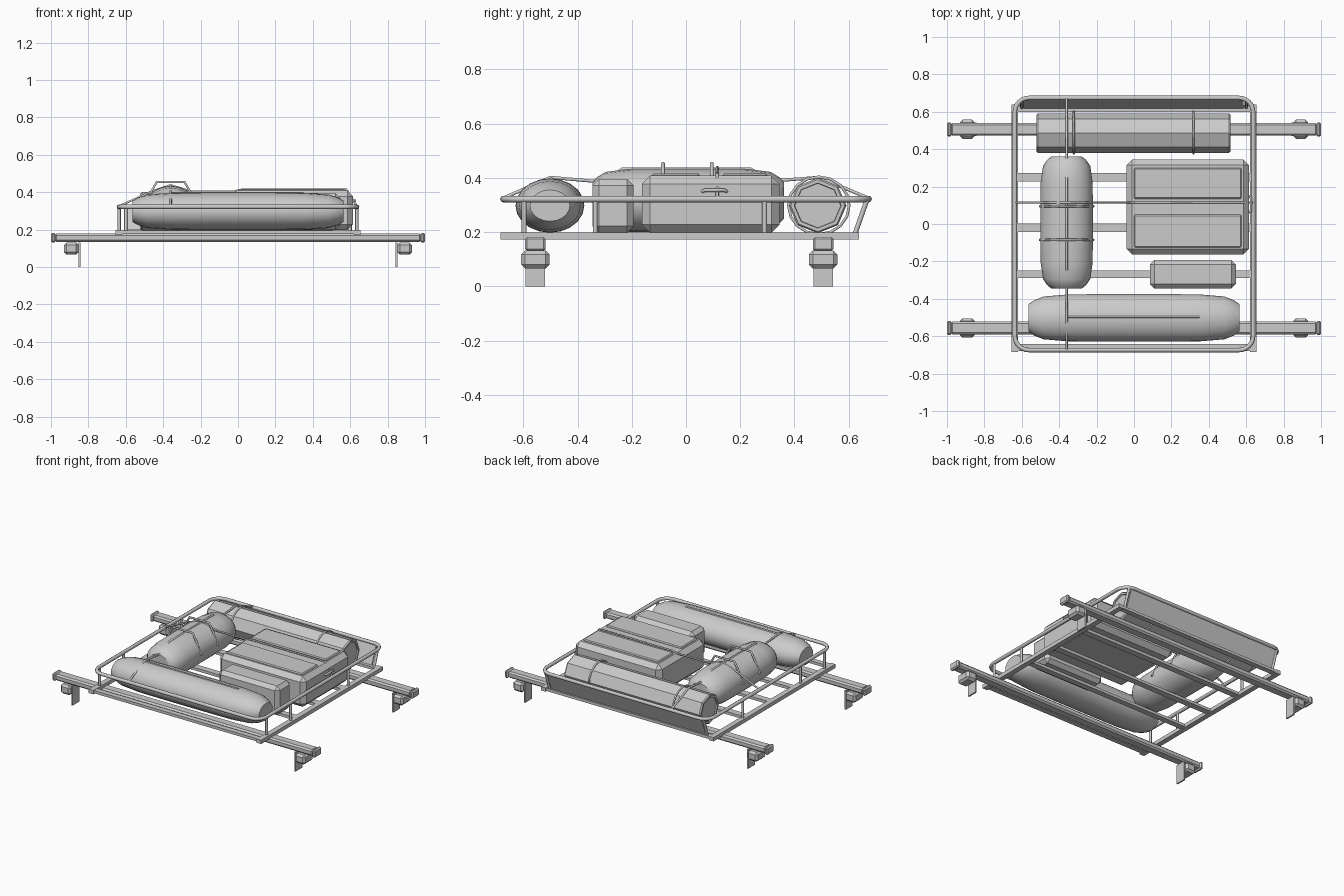
import bpy, bmesh, math
from mathutils import Vector

if "Cube" in bpy.data.objects:
    bpy.data.objects.remove(bpy.data.objects["Cube"])


def finish(name, bm, smooth=False):
    bmesh.ops.recalc_face_normals(bm, faces=bm.faces)
    me = bpy.data.meshes.new(name)
    bm.to_mesh(me)
    bm.free()
    ob = bpy.data.objects.new(name, me)
    bpy.context.collection.objects.link(ob)
    if smooth:
        bpy.context.view_layer.objects.active = ob
        ob.select_set(True)
        bpy.ops.object.shade_smooth_by_angle(angle=math.radians(40))
        ob.select_set(False)
    return ob


def box(name, x, y, z, bevel=0.0):
    """Box from (min, max) pairs with chamfered edges."""
    bm = bmesh.new()
    bmesh.ops.create_cube(bm, size=1)
    for v in bm.verts:
        v.co = Vector([a + (b - a) * (c + 0.5) for (a, b), c in zip((x, y, z), v.co)])
    if bevel:
        bmesh.ops.bevel(bm, geom=bm.edges[:], offset=bevel, segments=1, affect='EDGES')
    return finish(name, bm)


def tube(name, pts, r, cyclic=False, res=2):
    cu = bpy.data.curves.new(name, 'CURVE')
    cu.dimensions = '3D'
    cu.bevel_depth = r
    cu.bevel_resolution = res
    cu.use_fill_caps = True
    sp = cu.splines.new('POLY')
    sp.points.add(len(pts) - 1)
    for p, c in zip(sp.points, pts):
        p.co = (*c, 1)
    sp.use_cyclic_u = cyclic
    ob = bpy.data.objects.new(name, cu)
    bpy.context.collection.objects.link(ob)
    return ob


def loft(name, axis, centre, half, ry, rz, profile, sides, smooth, turn=0.0):
    """Closed body along x or y; profile is (position, radius) in unit scale."""
    bm = bmesh.new()
    rings = []
    for t, r in profile:
        ring = []
        for i in range(sides):
            a = turn + 2 * math.pi * i / sides
            u, w = r * ry * math.cos(a), r * rz * math.sin(a)
            p = (t * half, u, w) if axis == 'x' else (u, t * half, w)
            ring.append(bm.verts.new(Vector(centre) + Vector(p)))
        rings.append(ring)
    for A, B in zip(rings, rings[1:]):
        for i in range(sides):
            j = (i + 1) % sides
            bm.faces.new((A[i], A[j], B[j], B[i]))
    bm.faces.new(rings[0])
    bm.faces.new(rings[-1])
    return finish(name, bm, smooth)


# Crossbars with end caps, clamps and hook plates
for tag, y in (("front", -0.556), ("rear", 0.506)):
    box(tag + "_crossbar", (-0.98, 0.98), (y - 0.034, y + 0.034), (0.135, 0.178), 0.01)
    for side, s in (("left", -1), ("right", 1)):
        def sx(a, b):
            return tuple(sorted((s * a, s * b)))
        box(f"{tag}_{side}_end_cap", sx(0.975, 1.0), (y - 0.038, y + 0.038), (0.13, 0.182), 0.008)
        box(f"{tag}_{side}_clamp", sx(0.853, 0.93), (y - 0.052, y + 0.052), (0.066, 0.132), 0.014)
        box(f"{tag}_{side}_hook_plate", sx(0.843, 0.853), (y - 0.036, y + 0.036), (0, 0.132))

# Basket floor: side rails and slats
for side, s in (("left", -1), ("right", 1)):
    x = s * 0.638
    box(side + "_side_rail", (x - 0.018, x + 0.018), (-0.685, 0.638), (0.172, 0.198))
for i, (y, w) in enumerate(((-0.66, 0.018), (-0.268, 0.02), (-0.02, 0.022), (0.25, 0.022), (0.617, 0.018))):
    box(f"floor_slat_{i}", (-0.625, 0.625), (y - w, y + w), (0.177, 0.196))

# Rounded top rail
rail = []
R = 0.075
for cx, cy, a0 in ((1, 1, 0), (-1, 1, 90), (-1, -1, 180), (1, -1, 270)):
    for k in range(7):
        a = math.radians(a0 + 15 * k)
        rail.append((cx * (0.637 - R) + R * math.cos(a), cy * (0.674 - R) + R * math.sin(a), 0.322))
tube("top_rail", rail, 0.012, True)

# Rail posts, mirrored on both sides
for side, s in (("left", -1), ("right", 1)):
    for i, y in enumerate((-0.597, -0.335, 0.29)):
        tube(f"{side}_post_{i}", [(s * 0.635, y, 0.19), (s * 0.635, y, 0.322)], 0.009)
    tube(f"{side}_rear_post", [(s * 0.6, 0.622, 0.19), (s * 0.6, 0.668, 0.32)], 0.009)

# Sloping wind deflector at the rear
bm = bmesh.new()
sec = [(0.617, 0.198), (0.627, 0.198), (0.674, 0.315), (0.664, 0.315)]
f = bm.faces.new([bm.verts.new((-0.59, y, z)) for y, z in sec])
ext = bmesh.ops.extrude_face_region(bm, geom=[f])
bmesh.ops.translate(bm, vec=(1.175, 0, 0), verts=[g for g in ext["geom"] if isinstance(g, bmesh.types.BMVert)])
finish("wind_deflector", bm)

# Soft duffel bags
half_profile = [(1, 0.58), (0.95, 0.74), (0.86, 0.9), (0.62, 0.99), (0.3, 1)]
soft = [(-t, r) for t, r in half_profile] + half_profile[::-1]
loft("front_duffel", 'x', (0, -0.502, 0.298), 0.563, 0.127, 0.1, soft, 20, True)
loft("left_duffel", 'y', (-0.36, 0.008, 0.317), 0.353, 0.14, 0.117, soft, 20, True)

# Octagonal bedroll with inset ends
roll = [(-0.985, 0.8), (-1, 0.82), (-1, 0.94), (-0.985, 1)]
roll = roll + [(-t, r) for t, r in roll[::-1]]
loft("bedroll", 'x', (-0.003, 0.486, 0.298), 0.518, 0.106, 0.102, roll, 8, False, math.pi / 2)
for i, x in enumerate((-0.322, 0.318)):
    ring = [(x, 0.49 + 0.112 * math.cos(k * math.pi / 8), 0.298 + 0.106 * math.sin(k * math.pi / 8)) for k in range(16)]
    tube(f"bedroll_strap_{i}", ring, 0.006, True, 1)

# Hard cases
box("large_case", (-0.04, 0.615), (-0.163, 0.345), (0.198, 0.408), 0.03)
for i, (a, b) in enumerate(((-0.125, 0.05), (0.135, 0.3))):
    box(f"large_case_lid_rib_{i}", (0.0, 0.575), (a, b), (0.4, 0.417), 0.006)
tube("large_case_handle", [(0.61, 0.06, 0.35), (0.626, 0.07, 0.355), (0.626, 0.14, 0.355), (0.61, 0.15, 0.35)], 0.007)
box("small_case", (0.085, 0.545), (-0.345, -0.193), (0.198, 0.396), 0.024)

# Tie-down straps
tube("long_strap", [(-0.36, y, z) for y, z in (
    (-0.675, 0.325), (-0.5, 0.402), (-0.31, 0.385), (-0.235, 0.432), (0.24, 0.432),
    (0.31, 0.388), (0.49, 0.402), (0.675, 0.325))], 0.007, res=1)
tube("cross_strap", [(x, 0.115, z) for x, z in (
    (-0.637, 0.325), (-0.46, 0.405), (-0.36, 0.438), (-0.25, 0.405), (-0.02, 0.405),
    (0.02, 0.414), (0.58, 0.414), (0.637, 0.325))], 0.006, res=1)
for i, y in enumerate((-0.085, 0.095)):
    tube(f"duffel_strap_{i}", [(-0.36 + u, y, z) for u, z in (
        (-0.143, 0.32), (-0.105, 0.4), (-0.075, 0.454), (0.075, 0.454), (0.105, 0.4), (0.143, 0.32))], 0.007, res=1)
tube("duffel_seam", [(-0.36, -0.497, 0.397), (0.35, -0.497, 0.397)], 0.006, res=1)
